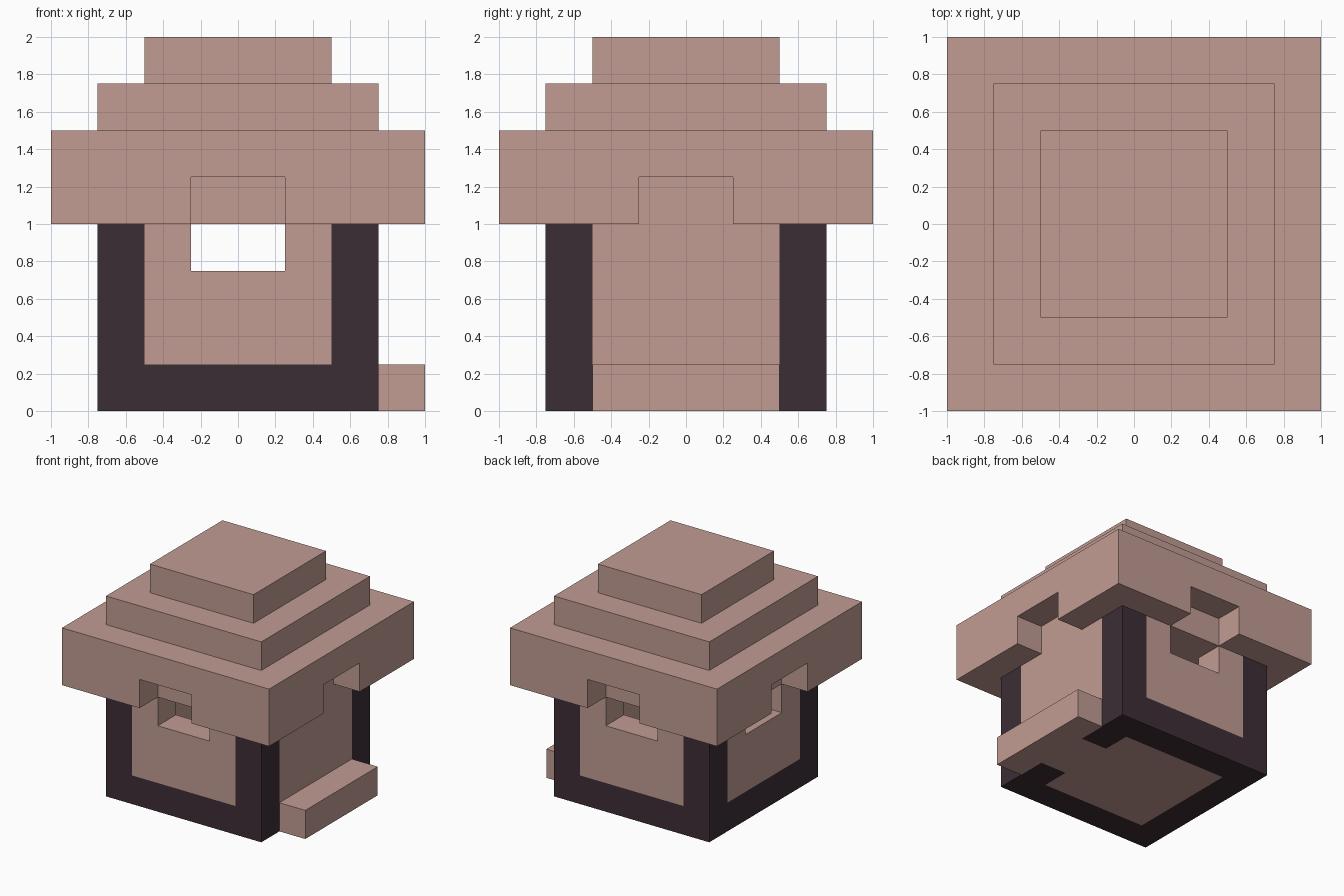
import bpy
import bmesh
from mathutils import Vector

old = bpy.data.objects.get("Cube")
if old:
    bpy.data.objects.remove(old, do_unlink=True)

U = 0.25  # edge length of one building block


def material(name, rgb):
    mat = bpy.data.materials.new(name)
    mat.use_nodes = True
    colour = (*rgb, 1)
    mat.diffuse_color = colour
    mat.node_tree.nodes["Principled BSDF"].inputs["Base Color"].default_value = colour
    return mat


clay = material("dusty pink", (0.54, 0.333, 0.296))
trim = material("dark plum", (0.046, 0.027, 0.037))


def blocks(name, low, high, removed=None, dark=None):
    """Fill a box with blocks, leave some out, keep the outer skin and merge flat areas."""
    cells = set()
    for x in range(low[0], high[0]):
        for y in range(low[1], high[1]):
            for z in range(low[2], high[2]):
                if not (removed and removed(x + 0.5, y + 0.5, z)):
                    cells.add((x, y, z))
    bm = bmesh.new()
    for cell in sorted(cells):
        is_dark = bool(dark and dark(cell[0] + 0.5, cell[1] + 0.5, cell[2]))
        centre = Vector(cell) + Vector((0.5, 0.5, 0.5))
        for axis in range(3):
            for sign in (-1, 1):
                near = list(cell)
                near[axis] += sign
                if tuple(near) in cells:
                    continue
                n, a, b = Vector(), Vector(), Vector()
                n[axis] = sign / 2
                a[(axis + 1) % 3] = 0.5
                b[(axis + 2) % 3] = sign / 2
                mid = centre + n
                corners = (mid - a - b, mid + a - b, mid + a + b, mid - a + b)
                face = bm.faces.new([bm.verts.new(c * U) for c in corners])
                face.material_index = int(is_dark)
    bmesh.ops.remove_doubles(bm, verts=bm.verts, dist=0.001)
    bmesh.ops.dissolve_limit(bm, angle_limit=0.01, verts=bm.verts, edges=bm.edges,
                             delimit={'MATERIAL'})
    mesh = bpy.data.meshes.new(name)
    bm.to_mesh(mesh)
    bm.free()
    mesh.materials.append(clay)
    mesh.materials.append(trim)
    obj = bpy.data.objects.new(name, mesh)
    bpy.context.collection.objects.link(obj)
    return obj


# Hollow body: a room with windows on three sides and a plain door wall on +x
def room_and_windows(x, y, z):
    room = max(abs(x), abs(y)) < 2 and z >= 1
    window = z == 3 and (abs(x) < 1 or (abs(y) < 1 and x < 0))
    return room or window


# Dark corner posts and base border, interrupted at the doorway
def frame(x, y, z):
    post = min(abs(x), abs(y)) > 2
    base = z == 0 and max(abs(x), abs(y)) > 2 and not (x > 2 and abs(y) < 1)
    return post or base


blocks("body", (-3, -3, 0), (3, 3, 4), room_and_windows, frame)

# Doorstep
blocks("doorstep", (3, -2, 0), (4, 2, 1))


# Wide eaves with a notch in the middle of each side
def eaves_notch(x, y, z):
    return z == 4 and max(abs(x), abs(y)) > 3 and min(abs(x), abs(y)) < 1


blocks("roof_eaves", (-4, -4, 4), (4, 4, 6), eaves_notch)

# Stepped roof tiers
for name, half, base in (("roof_middle", 3, 6), ("roof_top", 2, 7)):
    blocks(name, (-half, -half, base), (half, half, base + 1))
